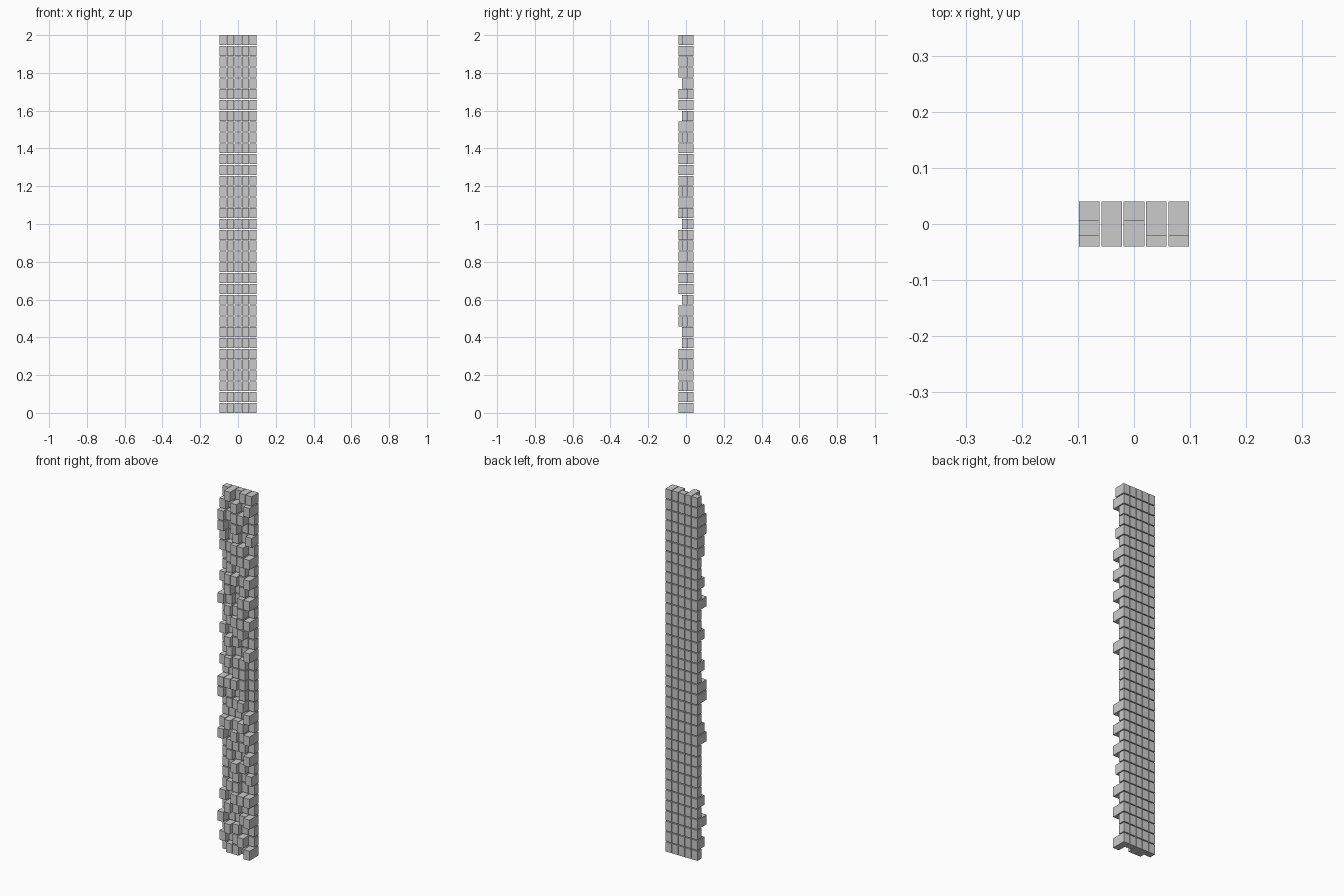
import bpy, bmesh, random

if "Cube" in bpy.data.objects:
    bpy.data.objects.remove(bpy.data.objects["Cube"])

random.seed(4)
COLS, ROWS = 5, 35
PX, PZ = 0.0398, 0.05728        # grid pitch
W, H = 0.0367, 0.0525           # block width and height
BACK = 0.04                     # flush rear plane
FRONT = {"short": 0.005, "mid": -0.021, "long": -0.04}

# edge columns, read from their silhouettes (row 0 is the lowest)
left_long = {32, 31, 24, 16, 15, 11, 3}
left_mid = {33, 30, 29, 26, 21, 18, 12, 5, 1}
right_long = {0, 3, 5, 9, 11, 13, 19, 22, 24, 26, 28, 33}
right_mid = {34, 30, 7}
no_long_rows = {30, 27, 17, 10, 7, 6}
# fixed end rows, left to right
fixed = {
    0: ["short", "mid", "mid", "short", "long"],
    34: ["short", "long", "short", "mid", "mid"],
    33: ["mid", "short", "long", "short", "long"],
}


def edge(r, longs, mids):
    return "long" if r in longs else "mid" if r in mids else "short"


def row_depths(r):
    if r in fixed:
        return fixed[r]
    kinds = ["short", "mid"] if r in no_long_rows else ["short", "mid", "long"]
    inner = [random.choice(kinds) for _ in range(3)]
    row = [edge(r, left_long, left_mid)] + inner + [edge(r, right_long, right_mid)]
    if r not in no_long_rows and "long" not in row:
        row[random.randint(1, 3)] = "long"
    return row


def add_block(bm, x, z, front):
    verts = bmesh.ops.create_cube(bm, size=1)["verts"]
    bmesh.ops.scale(bm, vec=(W, BACK - front, H), verts=verts)
    bmesh.ops.translate(bm, vec=(x, (BACK + front) / 2, z + H / 2), verts=verts)


# stacked blocks: flush behind, stepped in front
columns = [bmesh.new() for _ in range(COLS)]
for r in range(ROWS):
    for c, kind in enumerate(row_depths(r)):
        add_block(columns[c], (c - (COLS - 1) / 2) * PX, r * PZ, FRONT[kind])

# one object per column
for c, bm in enumerate(columns):
    mesh = bpy.data.meshes.new(f"block_column_{c + 1}")
    bm.to_mesh(mesh)
    bm.free()
    bpy.context.collection.objects.link(bpy.data.objects.new(mesh.name, mesh))
